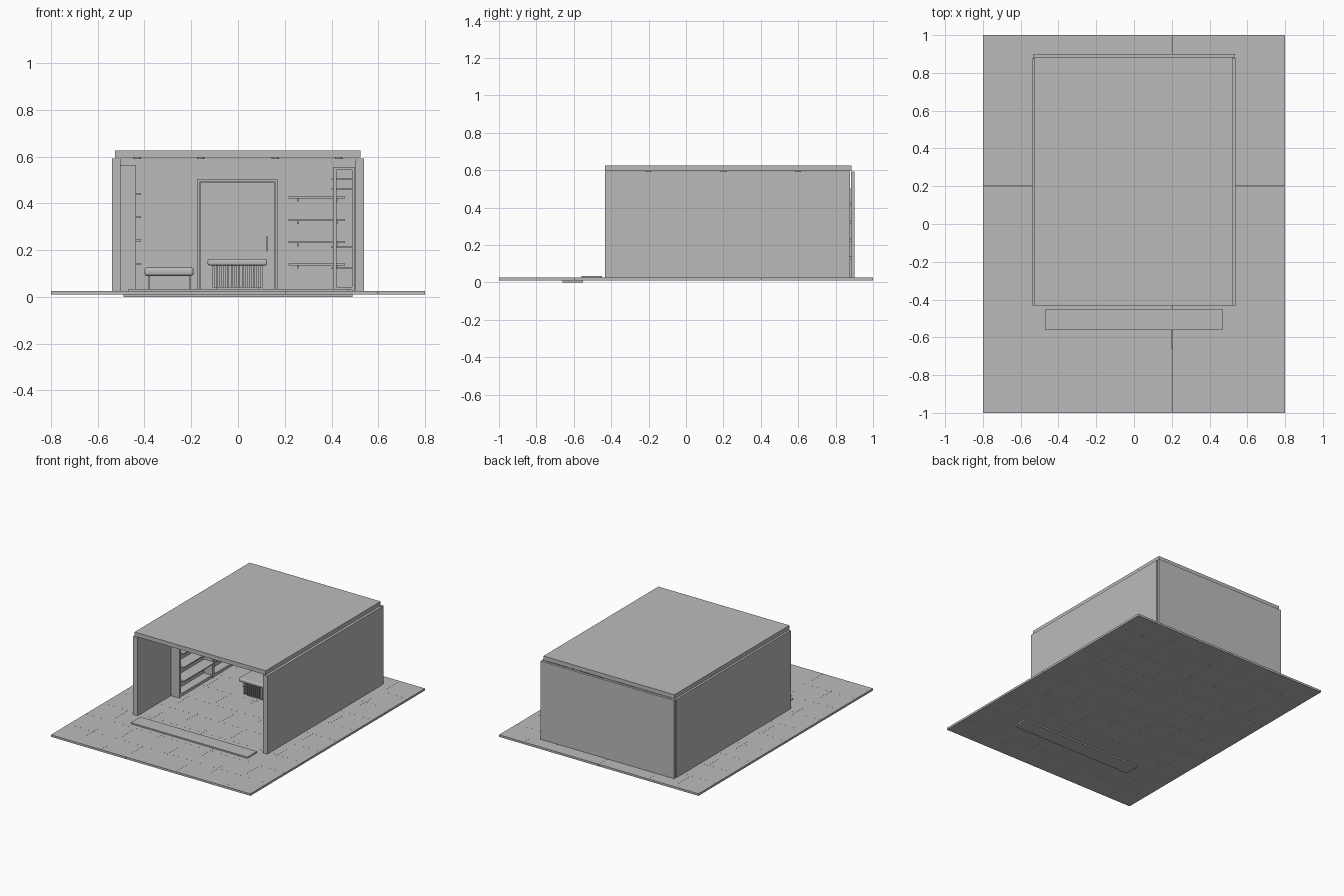
import bpy
import bmesh

cube = bpy.data.objects.get("Cube")
if cube:
    bpy.data.objects.remove(cube, do_unlink=True)

grey = bpy.data.materials.new("plain grey")
grey.use_nodes = True
GREY = (0.5, 0.5, 0.5, 1)
grey.diffuse_color = GREY
grey.node_tree.nodes["Principled BSDF"].inputs["Base Color"].default_value = GREY


def add_mesh(name, bm):
    mesh = bpy.data.meshes.new(name)
    bm.to_mesh(mesh)
    bm.free()
    mesh.materials.append(grey)
    ob = bpy.data.objects.new(name, mesh)
    bpy.context.collection.objects.link(ob)
    return ob


def box(name, x, y, z, bevel=0):
    """Box from (low, high) pairs on each axis."""
    bm = bmesh.new()
    bmesh.ops.create_cube(bm, size=1)
    for v in bm.verts:
        for i, (low, high) in enumerate((x, y, z)):
            v.co[i] = low if v.co[i] < 0 else high
    ob = add_mesh(name, bm)
    if bevel:
        mod = ob.modifiers.new("rounded", "BEVEL")
        mod.width = bevel
        mod.segments = 3
        for p in ob.data.polygons:
            p.use_smooth = True
        ob.modifiers.new("normals", "WEIGHTED_NORMAL")
    return ob


def cylinder(name, centre, radius, depth):
    bm = bmesh.new()
    bmesh.ops.create_cone(bm, cap_ends=True, segments=20, radius1=radius,
                          radius2=radius, depth=depth)
    ob = add_mesh(name, bm)
    ob.location = centre
    return ob


FLOOR = 0.025

# Tiled ground slab
tile = 0.2
floor = box("floor_tiles", (-0.8, -0.8 + tile - 0.0004), (-1, -1 + tile - 0.0004), (0.01, FLOOR))
for axis, count in ((0, 8), (1, 10)):
    arr = floor.modifiers.new("repeat", "ARRAY")
    arr.count = count
    arr.use_relative_offset = False
    arr.use_constant_offset = True
    offset = [0, 0, 0]
    offset[axis] = tile
    arr.constant_offset_displace = offset

# Entrance strip and the plate below the ground
box("entrance_strip", (-0.468, 0.468), (-0.56, -0.45), (FLOOR, 0.034))
box("lower_track", (-0.49, 0.49), (-0.66, -0.55), (0, 0.01))

# Building shell
for side, s in (("left", 1), ("right", -1)):
    box(side + "_wall", sorted((s * 0.503, s * 0.538)), (-0.432, 0.878), (FLOOR, 0.592))
box("back_wall", (-0.535, 0.535), (0.882, 0.9), (FLOOR, 0.592))
box("roof", (-0.527, 0.524), (-0.432, 0.885), (0.596, 0.626))

# Ceiling lights
for x in (-0.43, -0.16, 0.16, 0.43):
    for y in (-0.2, 0.2, 0.6):
        cylinder("ceiling_light", (x, y, 0.593), 0.016, 0.008)

# Back door
for x in (-0.175, 0.16):
    box("door_jamb", (x, x + 0.01), (0.855, 0.882), (FLOOR, 0.502))
box("door_head", (-0.165, 0.16), (0.855, 0.882), (0.492, 0.502))
box("door_panel", (-0.163, 0.158), (0.865, 0.882), (FLOOR, 0.49))
box("door_handle", (0.121, 0.126), (0.845, 0.865), (0.195, 0.26))

# Slatted counter
box("counter_top", (-0.13, 0.125), (0.19, 0.42), (0.135, 0.162), 0.008)
box("counter_core", (-0.1, 0.095), (0.23, 0.38), (0.04, 0.135))
box("counter_plinth", (-0.095, 0.09), (0.24, 0.37), (FLOOR, 0.04))
for i in range(14):
    x = -0.11 + i * 0.0158
    box("counter_slat", (x, x + 0.009), (0.22, 0.39), (0.04, 0.135))
for i in range(9):
    y = 0.235 + i * 0.0165
    box("counter_side_slat", (-0.11, 0.105), (y, y + 0.009), (0.04, 0.135))

# Bench
box("bench_seat", (-0.4, -0.19), (0.6, 0.76), (0.09, 0.126), 0.012)
for x in (-0.382, -0.209):
    for y in (0.62, 0.736):
        box("bench_leg", (x, x + 0.006), (y, y + 0.006), (FLOOR, 0.092))

# Shelf unit on the -x wall
ends = (-0.05, 0.33, 0.71)
for y in ends:
    box("shelf_unit_upright", (-0.503, -0.436), (y, y + 0.022), (FLOOR, 0.562))
box("shelf_unit_top", (-0.503, -0.44), (ends[0], ends[2]), (0.545, 0.56))
box("shelf_unit_base", (-0.503, -0.44), (ends[0], ends[2]), (FLOOR, 0.045))
for z in (0.138, 0.238, 0.338, 0.438):
    for y in ends[:2]:
        box("unit_shelf", (-0.503, -0.415), (y + 0.022, y + 0.38), (z, z + 0.007))

# Floating shelves on the back wall
for z in (0.135, 0.23, 0.325, 0.422):
    box("back_shelf", (0.217, 0.457), (0.78, 0.882), (z, z + 0.007))
    for x in (0.252, 0.42):
        box("shelf_bracket", (x, x + 0.006), (0.83, 0.882), (z - 0.014, z))

# Open frame unit on the +x wall
for y in (0.1, 0.4, 0.7):
    for x in (0.407, 0.487):
        box("frame_post", (x, x + 0.014), (y, y + 0.014), (FLOOR, 0.555))
    for z in (0.03, 0.543):
        box("frame_crossbar", (0.421, 0.487), (y, y + 0.014), (z, z + 0.012))
for z in (0.12, 0.21, 0.46, 0.5):
    box("frame_shelf", (0.4, 0.49), (0.11, 0.7), (z, z + 0.007))
for z in (0.03, 0.543):
    box("frame_rail", (0.487, 0.501), (0.114, 0.7), (z, z + 0.012))
